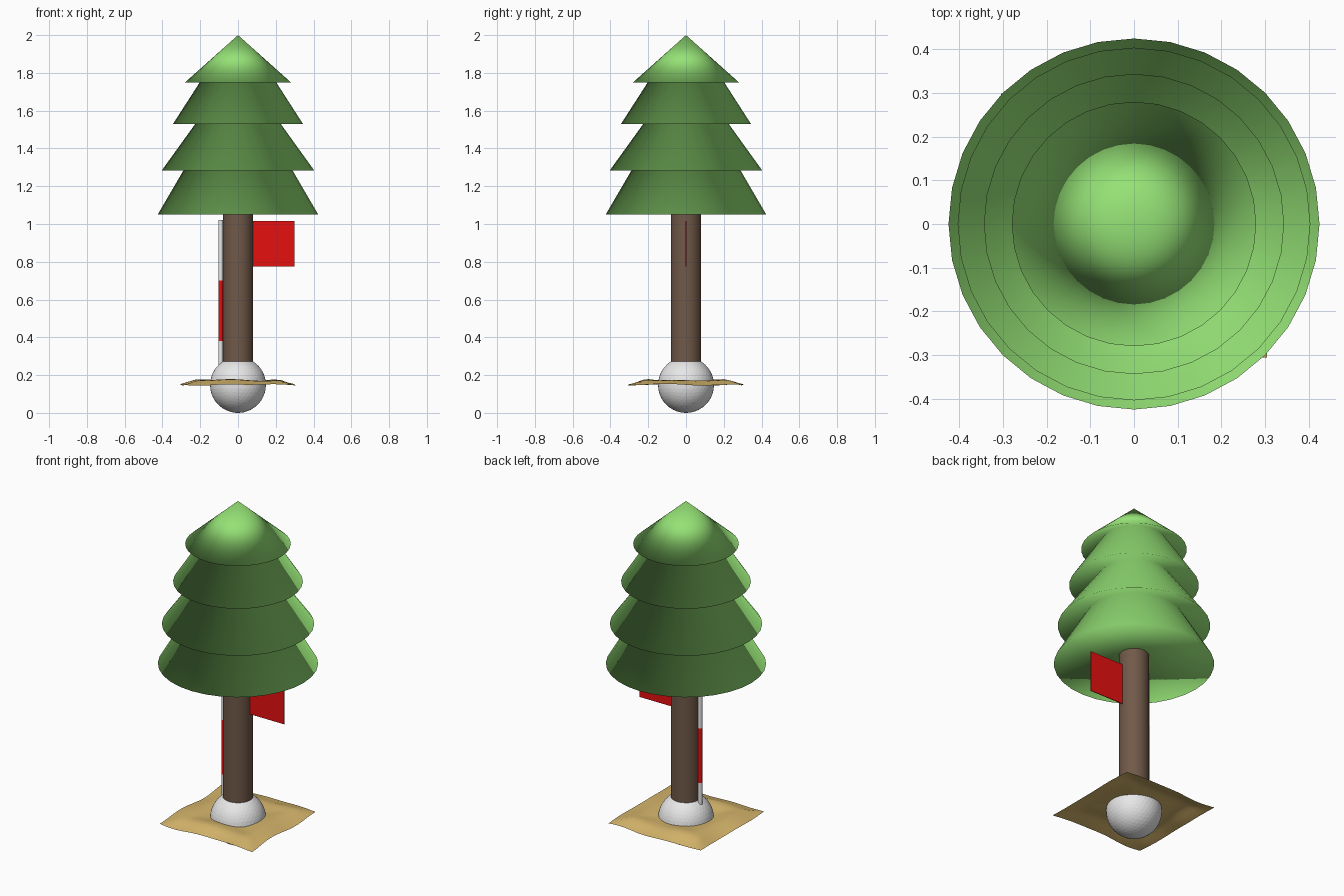
import bpy, bmesh, math

if "Cube" in bpy.data.objects:
    bpy.data.objects.remove(bpy.data.objects["Cube"])


def material(name, rgb):
    m = bpy.data.materials.new(name)
    m.diffuse_color = (*rgb, 1.0)
    m.use_nodes = True
    m.node_tree.nodes["Principled BSDF"].inputs["Base Color"].default_value = m.diffuse_color
    return m


GREEN = material("leaf green", (0.30, 0.76, 0.18))
BROWN = material("bark brown", (0.165, 0.10, 0.066))
WHITE = material("white", (0.80, 0.80, 0.80))
RED = material("red", (0.80, 0.005, 0.005))
SAND = material("sand", (0.68, 0.47, 0.15))


def finish(name, bm, mats, smooth=True):
    bmesh.ops.recalc_face_normals(bm, faces=bm.faces)
    for f in bm.faces:
        f.smooth = smooth
    mesh = bpy.data.meshes.new(name)
    bm.to_mesh(mesh)
    bm.free()
    for m in mats:
        mesh.materials.append(m)
    ob = bpy.data.objects.new(name, mesh)
    bpy.context.collection.objects.link(ob)
    return ob


def lathe(name, profile, segments, mats, x=0.0, band=None):
    """Spin (radius, z) points round a vertical axis; band = z range of material 1."""
    bm = bmesh.new()
    verts = [bm.verts.new((r, 0, z)) for r, z in profile]
    edges = [bm.edges.new(p) for p in zip(verts, verts[1:])]
    bmesh.ops.spin(bm, geom=verts + edges, cent=(0, 0, 0), axis=(0, 0, 1),
                   angle=math.tau, steps=segments, use_duplicate=False)
    bmesh.ops.remove_doubles(bm, verts=bm.verts, dist=1e-4)
    if band:
        for f in bm.faces:
            if band[0] < f.calc_center_median().z < band[1]:
                f.material_index = 1
    bmesh.ops.translate(bm, verts=bm.verts, vec=(x, 0, 0))
    return finish(name, bm, mats)


def sharpen(ob):
    bpy.ops.object.select_all(action='DESELECT')
    ob.select_set(True)
    bpy.context.view_layer.objects.active = ob
    bpy.ops.object.shade_smooth_by_angle(angle=math.radians(40))


# Foliage: four tiers (top radius, rim radius, rim height), softly shaded throughout
tiers = [(0.0, 0.28, 1.75), (0.17, 0.344, 1.53), (0.19, 0.404, 1.283), (0.26, 0.425, 1.05)]
profile = [(0.0, 2.0)]
for i, (top, rim, z) in enumerate(tiers):
    if i:
        profile.append((top, tiers[i - 1][2] + 0.05))
    profile.append((rim, z))
profile.append((0.0, 1.11))
lathe("foliage", profile, 32, [GREEN])

# Trunk
sharpen(lathe("trunk", [(0, 0.2), (0.08, 0.2), (0.08, 1.13), (0, 1.13)], 32, [BROWN]))

# Ball at the base
bm = bmesh.new()
bmesh.ops.create_icosphere(bm, subdivisions=4, radius=0.148)
bmesh.ops.translate(bm, verts=bm.verts, vec=(0, 0, 0.148))
finish("ball", bm, [WHITE], smooth=False)

# Flag pole with a red band
r = 0.0125
sharpen(lathe("flag_pole", [(0, 0.2), (r, 0.2), (r, 0.38), (r, 0.70), (r, 1.02), (0, 1.02)],
              16, [WHITE, RED], x=-0.092, band=(0.38, 0.70)))

# Flag, running from the pole through the trunk
bm = bmesh.new()
bmesh.ops.create_cube(bm, size=1)
for v in bm.verts:
    v.co = (0.105 + v.co.x * 0.39, v.co.y * 0.004, 0.895 + v.co.z * 0.24)
finish("flag", bm, [RED], smooth=False)

# Wavy sand patch around the ball
bm = bmesh.new()
bmesh.ops.create_grid(bm, x_segments=24, y_segments=24, size=0.3)
for v in bm.verts:
    x, y = v.co.x, v.co.y
    d = max(abs(x), abs(y))
    hump = 0.012 * math.exp(-((d - 0.2) / 0.06) ** 2)
    sag = -0.014 * max(0, (d - 0.22) / 0.08)
    ripple = 0.005 * math.sin(17 * x + 4 * y) * math.cos(15 * y - 5 * x)
    v.co.z = 0.162 + hump + sag + ripple
    v.co.x += 0.006 * math.sin(14 * y) * abs(x) / 0.3
    v.co.y += 0.006 * math.sin(13 * x + 1) * abs(y) / 0.3
finish("sand_patch", bm, [SAND])
